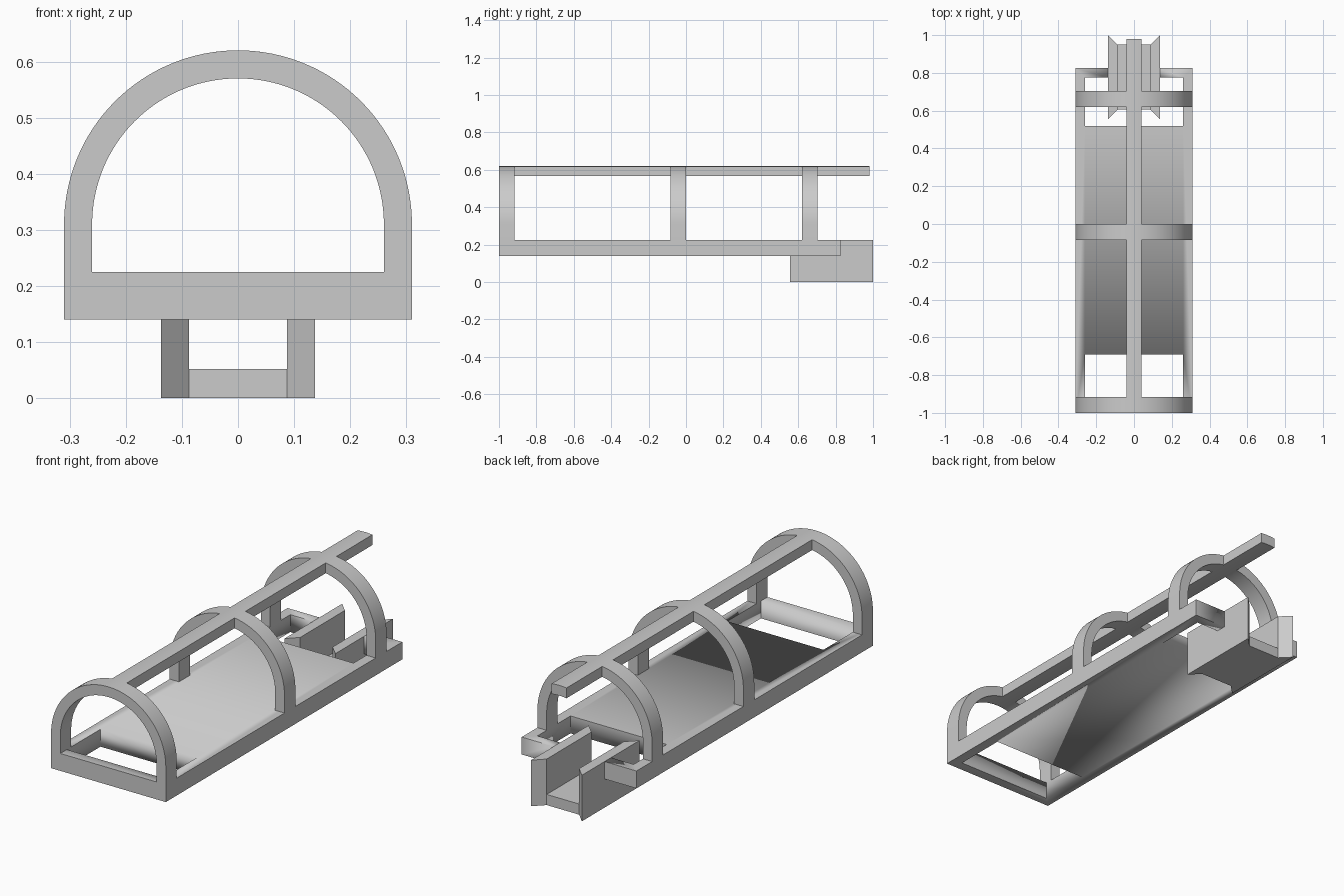
import bpy
import bmesh
from math import asin, cos, pi, radians, sin

if "Cube" in bpy.data.objects:
    bpy.data.objects.remove(bpy.data.objects["Cube"])

grey = bpy.data.materials.new("plain grey")
grey.use_nodes = True
colour = (0.6, 0.6, 0.6, 1)
grey.diffuse_color = colour
grey.node_tree.nodes["Principled BSDF"].inputs["Base Color"].default_value = colour

# Main dimensions
HALF_W, INNER_W = 0.31, 0.26
BASE_Z, DECK_Z, ARCH_Z = 0.14, 0.225, 0.31
SPINE_W = 0.04
WALL_IN, WALL_OUT = 0.0875, 0.1375
ARCH_T = 0.084
ARCH_STARTS = (-1.0, -0.084, 0.62)


def prism(name, outline, offset):
    """Extrude a closed 3D outline along an offset."""
    bm = bmesh.new()
    face = bm.faces.new([bm.verts.new(p) for p in outline])
    moved = bmesh.ops.extrude_face_region(bm, geom=[face])["geom"]
    verts = [g for g in moved if isinstance(g, bmesh.types.BMVert)]
    bmesh.ops.translate(bm, verts=verts, vec=offset)
    bmesh.ops.recalc_face_normals(bm, faces=bm.faces)
    mesh = bpy.data.meshes.new(name)
    bm.to_mesh(mesh)
    bm.free()
    mesh.materials.append(grey)
    mesh.shade_smooth()
    mesh.set_sharp_from_angle(angle=radians(25))
    obj = bpy.data.objects.new(name, mesh)
    bpy.context.collection.objects.link(obj)
    return obj


def box(name, half_x, y0, y1, z0, z1):
    corners = [(-half_x, y0, z0), (half_x, y0, z0), (half_x, y1, z0), (-half_x, y1, z0)]
    return prism(name, corners, (0, 0, z1 - z0))


def arc(radius, half_angle, y, steps):
    """Arc symmetric about the vertical, running left to right."""
    angles = [half_angle * (1 - 2 * i / steps) for i in range(steps + 1)]
    return [(radius * sin(a), y, ARCH_Z + radius * cos(a)) for a in angles]


# Base tray with front and rear openings and a slot for the channel
base = box("base", HALF_W, -1, 0.825, BASE_Z, DECK_Z)
openings = [(INNER_W, -0.95, -0.69), (INNER_W, 0.52, 0.775), (WALL_OUT, 0.7, 0.9)]
bpy.context.view_layer.objects.active = base
for half_x, y0, y1 in openings:
    cutter = box("opening_cutter", half_x, y0, y1, 0.1, 0.3)
    cutter.hide_render = True
    cut = base.modifiers.new("opening", "BOOLEAN")
    cut.operation = "DIFFERENCE"
    cut.solver = "EXACT"
    cut.object = cutter
    bpy.ops.object.modifier_apply(modifier=cut.name)
    bpy.data.objects.remove(cutter)

# Hoops standing on the base rails
for name, y in zip(("front_arch", "middle_arch", "rear_arch"), ARCH_STARTS):
    outer = arc(HALF_W, pi / 2, y, 64)
    inner = arc(INNER_W, pi / 2, y, 64)[::-1]
    feet_left = [(INNER_W, y, DECK_Z), (HALF_W, y, DECK_Z)]
    feet_right = [(-x, fy, z) for x, fy, z in reversed(feet_left)]
    prism(name, outer + feet_right + inner + feet_left, (0, ARCH_T, 0))

# Curved ridge beam between the hoops and past the rear one
ends = ARCH_STARTS[1:] + (0.98,)
for name, start, end in zip(("front_spine", "middle_spine", "rear_spine"), ARCH_STARTS, ends):
    y = start + ARCH_T
    outer = arc(HALF_W, asin(SPINE_W / HALF_W), y, 6)
    inner = arc(INNER_W, asin(SPINE_W / INNER_W), y, 6)[::-1]
    prism(name, outer + inner, (0, end - y, 0))

# Rear channel: two walls flared at the ends, joined by a floor
Y0, Y1 = 0.555, 1.0
FLARE = WALL_OUT - WALL_IN
for name, side in (("left_channel_wall", 1), ("right_channel_wall", -1)):
    plan = [(WALL_OUT, Y0), (WALL_OUT, Y1), (WALL_IN, Y1 - FLARE), (WALL_IN, Y0 + FLARE)]
    prism(name, [(side * x, y, 0) for x, y in plan], (0, 0, DECK_Z))
box("channel_floor", WALL_IN, Y0 + FLARE, Y1 - FLARE, 0, 0.052)
